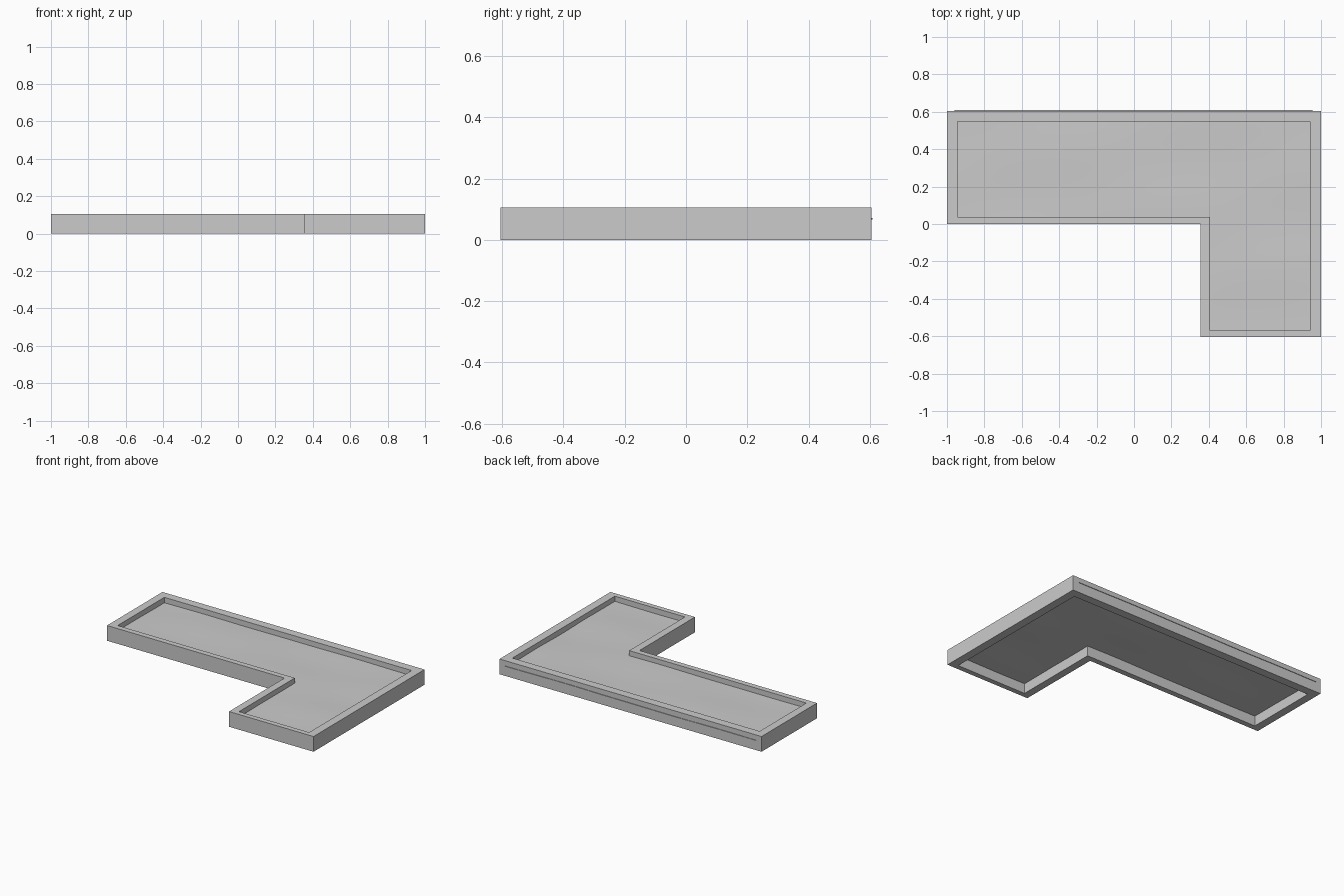
import bpy, bmesh, math

if "Cube" in bpy.data.objects:
    bpy.data.objects.remove(bpy.data.objects["Cube"])

H = 0.105        # kerb height
WATER_Z = 0.069  # resting water level


def add_object(name, bm):
    mesh = bpy.data.meshes.new(name)
    bm.to_mesh(mesh)
    bm.free()
    obj = bpy.data.objects.new(name, mesh)
    bpy.context.collection.objects.link(obj)
    return obj


def l_outline(x0, x1, xn, y0, y1, yn):
    # L outline: wide arm at the back, short leg at front right
    return [(x0, yn), (xn, yn), (xn, y0), (x1, y0), (x1, y1), (x0, y1)]


# L-shaped pool kerb, open through the middle
outer = l_outline(-1.0, 1.0, 0.355, -0.605, 0.605, 0.0)
inner = l_outline(-0.945, 0.942, 0.407, -0.57, 0.547, 0.038)
bm = bmesh.new()
ob, ot, ib, it = [[bm.verts.new((x, y, z)) for x, y in pts]
                  for pts in (outer, inner) for z in (0.0, H)]
for i in range(6):
    j = (i + 1) % 6
    bm.faces.new((ob[i], ob[j], ot[j], ot[i]))
    bm.faces.new((ot[i], ot[j], it[j], it[i]))
    bm.faces.new((it[i], it[j], ib[j], ib[i]))
    bm.faces.new((ib[i], ib[j], ob[j], ob[i]))
add_object("pool_kerb", bm)


# Gently rippled water sheet, its back edge just breaking the kerb's rear face
def spaced(a, b, n):
    return [a + (b - a) * i / n for i in range(n)]


def ripple(x, y):
    return (0.0012 * math.sin(5 * x + 9 * y) +
            0.0010 * math.sin(14 * y - 3 * x + 1.0) +
            0.0006 * math.sin(11 * x + 4 * y))


xs = spaced(-0.96, 0.385, 56) + spaced(0.385, 0.955, 24) + [0.955]
ys = spaced(-0.59, 0.02, 26) + spaced(0.02, 0.609, 26) + [0.609]
bm = bmesh.new()
grid = [[bm.verts.new((x, y, WATER_Z + ripple(x, y))) for y in ys] for x in xs]
for i in range(len(xs) - 1):
    for j in range(len(ys) - 1):
        if i < 56 and j < 26:
            continue
        face = bm.faces.new((grid[i][j], grid[i + 1][j],
                             grid[i + 1][j + 1], grid[i][j + 1]))
        face.smooth = True
bmesh.ops.delete(bm, geom=[v for v in bm.verts if not v.link_faces], context='VERTS')
add_object("water_surface", bm)
